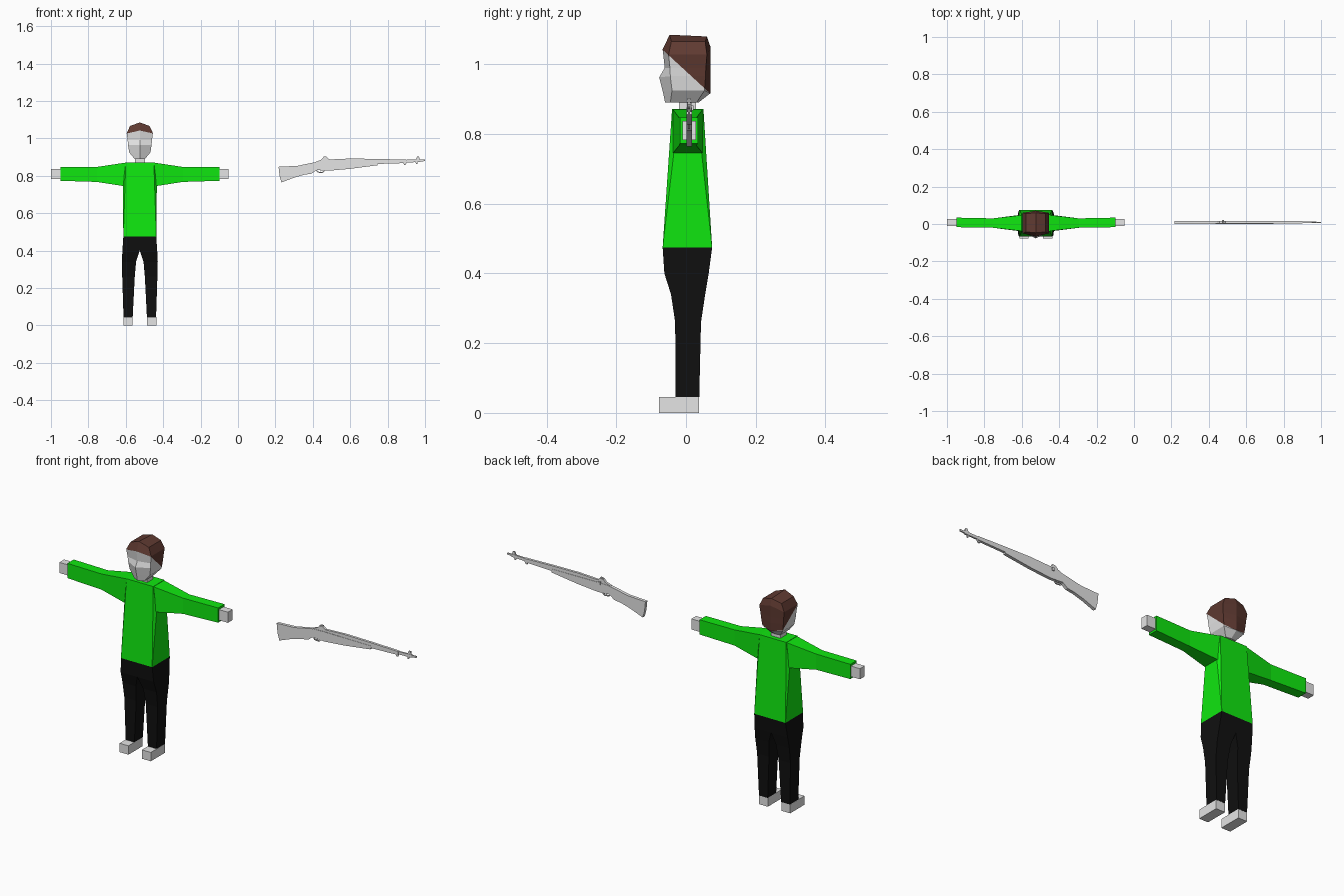
import bpy, bmesh
from mathutils import Vector

if "Cube" in bpy.data.objects:
    bpy.data.objects.remove(bpy.data.objects["Cube"])

CX = -0.525          # centre of the figure
GY = 0.009           # centre plane of the rifle


def material(name, rgb):
    m = bpy.data.materials.new(name)
    m.diffuse_color = (*rgb, 1)
    m.use_nodes = True
    m.node_tree.nodes["Principled BSDF"].inputs["Base Color"].default_value = m.diffuse_color
    return m


GREY = material("light_grey", (0.78, 0.78, 0.78))
GREEN = material("green", (0.005, 0.8, 0.005))
BLACK = material("black", (0.005, 0.005, 0.005))
BROWN = material("brown", (0.115, 0.042, 0.031))


def finish(name, bm, mats, x=0.0, mirror=False):
    bmesh.ops.recalc_face_normals(bm, faces=bm.faces)
    me = bpy.data.meshes.new(name)
    bm.to_mesh(me)
    bm.free()
    for m in mats:
        me.materials.append(m)
    ob = bpy.data.objects.new(name, me)
    ob.location.x = x
    bpy.context.collection.objects.link(ob)
    if mirror:
        ob.modifiers.new("mirror", "MIRROR")
    return ob


def loft(rings):
    """Skin a list of equal rings of points and cap both ends."""
    bm = bmesh.new()
    vs = [[bm.verts.new(p) for p in r] for r in rings]
    n = len(vs[0])
    for a, b in zip(vs, vs[1:]):
        for i in range(n):
            j = (i + 1) % n
            bm.faces.new((a[i], a[j], b[j], b[i]))
    bm.faces.new(vs[0][::-1])
    bm.faces.new(vs[-1])
    return bm


def box(name, x0, x1, y0, y1, z0, z1, mat, x=0.0, mirror=False):
    rings = [[(x0, y0, z), (x1, y0, z), (x1, y1, z), (x0, y1, z)] for z in (z0, z1)]
    return finish(name, loft(rings), [mat], x, mirror)


def plate(name, outline, half, mat):
    """Side outline (x, z) thickened about the rifle's centre plane."""
    rings = [[(x, y, z) for x, z in outline] for y in (GY - half, GY + half)]
    return finish(name, loft(rings), [mat])


# Jumper body: tapered hull with a fold under each arm
bm = bmesh.new()
for s in (-1, 1):
    for x, y, z in ((.075, -.04, .872), (.075, .05, .872),
                    (.088, -.067, .475), (.088, .075, .475),
                    (.091, -.035, .745), (.091, .045, .745)):
        bm.verts.new((s * x, y, z))
bmesh.ops.convex_hull(bm, input=bm.verts)
finish("jumper_body", bm, [GREEN], CX)

# Sleeves: x top, x bottom, y front, y back, z bottom, z top
sleeve = [(.070, .088, -.038, .048, .745, .871),
          (.230, .230, -.020, .030, .767, .847),
          (.425, .425, -.017, .034, .773, .848)]
finish("sleeves", loft([[(xb, y0, z0), (xb, y1, z0), (xt, y1, z1), (xt, y0, z1)]
                        for xt, xb, y0, y1, z0, z1 in sleeve]), [GREEN], CX, True)
box("hands", .42, .475, -.01, .028, .783, .837, GREY, CX, True)

# Trousers: x inner, x outer, y front, y back, z
leg = [(0, .088, -.067, .075, .475),
       (0, .093, -.062, .065, .400),
       (.020, .096, -.043, .055, .340),
       (.027, .094, -.031, .043, .260),
       (.038, .087, -.030, .038, .045)]
bm = loft([[(a, f, z), (b, f, z), (b, k, z), (a, k, z)] for a, b, f, k, z in leg])
inner = [f for f in bm.faces if all(abs(v.co.x) < 1e-5 for v in f.verts)]
bmesh.ops.delete(bm, geom=inner, context="FACES")
finish("trousers", bm, [BLACK], CX, True)
box("shoes", .038, .088, -.078, .037, 0, .045, GREY, CX, True)

# Neck
box("neck", -.027, .027, -.02, .028, .86, .90, GREY, CX)

# Head rings: half width, side front y, side back y, side z,
# middle front y and z, middle back y and z
head = [(.028, -.045, .030, .890, -.060, .890, .035, .890),
        (.057, -.040, .053, .925, -.066, .920, .070, .917),
        (.063, -.045, .056, .966, -.077, .963, .071, .960),
        (.065, -.046, .057, .990, -.061, .990, .071, .990),
        (.070, -.050, .060, 1.028, -.067, 1.043, .071, 1.048),
        (.052, -.042, .055, 1.066, -.047, 1.085, .060, 1.080)]
bm = loft([[(0, fy, fz), (w, a, z), (w, b, z), (0, by, bz), (-w, b, z), (-w, a, z)]
           for w, a, b, z, fy, fz, by, bz in head])
# Hairline: a sloping cut from forehead to nape
point, normal = Vector((0, -.067, 1.042)), Vector((0, .92, 1))
caps = [f for f in bm.faces if len(f.verts) == 6]
bmesh.ops.connect_verts(bm, verts=[v for v in caps[1].verts if abs(v.co.x) < 1e-5])
bmesh.ops.bisect_plane(bm, geom=bm.verts[:] + bm.edges[:] + bm.faces[:],
                       plane_co=point, plane_no=normal, dist=1e-5)
for f in bm.faces:
    f.material_index = int((f.calc_center_median() - point).dot(normal) > 0)
finish("head", bm, [GREY, BROWN], CX)

# Rifle stock: butt, grip and forend
plate("rifle_stock", [(.217, .848), (.222, .800), (.232, .764), (.300, .790), (.352, .805),
                      (.393, .811), (.420, .831), (.485, .827), (.600, .837), (.745, .856),
                      (.745, .874), (.480, .876), (.420, .874), (.385, .867), (.318, .853)],
      .008, GREY)
# Receiver, handguard and barrel
plate("rifle_receiver", [(.415, .850), (.600, .850), (.600, .892), (.490, .887), (.475, .899),
                         (.455, .897), (.445, .886), (.415, .874)], .006, GREY)
plate("rifle_handguard", [(.590, .850), (.745, .863), (.900, .868), (.900, .886),
                          (.740, .890), (.590, .892)], .0065, GREY)
plate("rifle_barrel", [(.890, .871), (.975, .873), (.975, .888), (.890, .885)], .004, GREY)
plate("rifle_muzzle", [(.970, .876), (1.0, .878), (1.0, .886), (.970, .886)], .003, GREY)
# Sights and small fittings
plate("rifle_rear_sight", [(.450, .890), (.476, .890), (.474, .904), (.458, .902)], .004, GREY)
plate("rifle_front_sight", [(.950, .884), (.972, .884), (.968, .903), (.958, .903)], .003, GREY)
plate("rifle_sling_loop", [(.884, .872), (.902, .872), (.896, .857), (.888, .857)], .003, GREY)
plate("rifle_stacking_hook", [(.948, .876), (.962, .876), (.958, .862), (.952, .862)], .003, GREY)
# Trigger guard and trigger
plate("rifle_trigger_guard", [(.415, .832), (.420, .832), (.428, .822), (.450, .819),
                              (.464, .830), (.470, .830), (.452, .814), (.425, .817)],
      .003, GREY)
plate("rifle_trigger", [(.440, .832), (.446, .832), (.443, .820)], .002, GREY)
# Bolt handle on the far side
b = box("rifle_bolt_handle", .470, .482, GY + .004, GY + .013, .868, .882, GREY)
